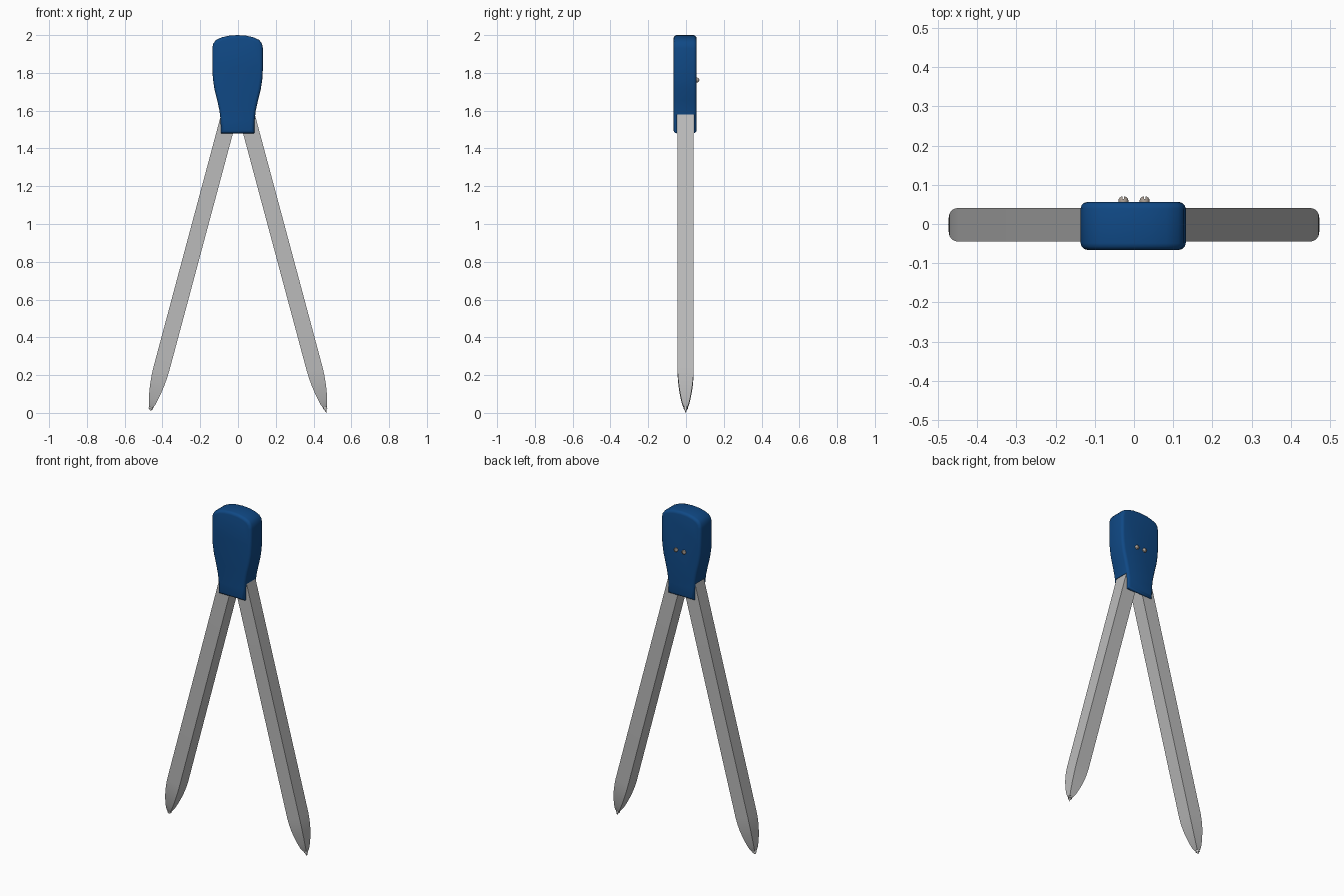
import bpy, bmesh, math
from mathutils import Matrix, Vector

cube = bpy.data.objects.get("Cube")
if cube:
    bpy.data.objects.remove(cube, do_unlink=True)


def material(name, rgb):
    m = bpy.data.materials.new(name)
    m.use_nodes = True
    m.diffuse_color = (*rgb, 1)
    bsdf = m.node_tree.nodes["Principled BSDF"]
    bsdf.inputs["Base Color"].default_value = (*rgb, 1)
    bsdf.inputs["Roughness"].default_value = 0.6
    return m


blue = material("blue plastic", (0.005, 0.066, 0.235))
grey = material("grey metal", (0.5, 0.5, 0.5))
silver = material("light silver", (0.6, 0.6, 0.59))
copper = material("dull screw metal", (0.42, 0.36, 0.31))


def finish(name, bm, mat, smooth=None):
    bmesh.ops.recalc_face_normals(bm, faces=bm.faces)
    mesh = bpy.data.meshes.new(name)
    bm.to_mesh(mesh)
    bm.free()
    mesh.materials.append(mat)
    ob = bpy.data.objects.new(name, mesh)
    bpy.context.collection.objects.link(ob)
    if smooth:
        activate(ob)
        bpy.ops.object.shade_smooth_by_angle(angle=math.radians(smooth))
    return ob


def activate(ob):
    bpy.ops.object.select_all(action="DESELECT")
    ob.select_set(True)
    bpy.context.view_layer.objects.active = ob


def loft(sections, sides, turn=0.0):
    """Stack of regular rings (height, radius), capped at both ends."""
    bm = bmesh.new()
    rings = []
    for z, r in sections:
        rings.append([bm.verts.new((r * math.cos(turn + math.tau * i / sides),
                                    r * math.sin(turn + math.tau * i / sides), z))
                      for i in range(sides)])
    for a, b in zip(rings, rings[1:]):
        for i in range(sides):
            j = (i + 1) % sides
            bm.faces.new((a[i], a[j], b[j], b[i]))
    bm.faces.new(rings[0])
    bm.faces.new(rings[-1])
    return bm


# Head: waisted, arched profile with rounded front and back rims
half = [(0.088, 1.48), (0.09, 1.55), (0.096, 1.6), (0.108, 1.655), (0.123, 1.715),
        (0.131, 1.77), (0.134, 1.83), (0.134, 1.93), (0.129, 1.955), (0.115, 1.974),
        (0.085, 1.988), (0.045, 1.997)]
outline = half + [(0, 2.0)] + [(-x, z) for x, z in reversed(half)]
FRONT, BACK = -0.066, 0.056
bm = bmesh.new()
cap = bm.faces.new([bm.verts.new((x - 0.002, FRONT, z)) for x, z in outline])
moved = bmesh.ops.extrude_face_region(bm, geom=[cap], use_keep_orig=True)["geom"]
bmesh.ops.translate(bm, vec=(0, BACK - FRONT, 0),
                    verts=[v for v in moved if isinstance(v, bmesh.types.BMVert)])
rims = [e for e in bm.edges if abs(e.verts[0].co.y - e.verts[1].co.y) < 1e-5]
bmesh.ops.bevel(bm, geom=rims, offset=0.017, segments=3, profile=0.5, affect="EDGES")
head = finish("hinge_head", bm, blue)

# Slot in the bottom of the head that takes the legs
bm = bmesh.new()
bmesh.ops.create_cube(bm, size=1, matrix=Matrix.Translation((0, -0.003, 1.48))
                      @ Matrix.Diagonal((0.5, 0.09, 0.2, 1)))
cutter = finish("slot_cutter", bm, blue)
cutter.hide_render = True
slot = head.modifiers.new("slot", "BOOLEAN")
slot.object = cutter
slot.operation = "DIFFERENCE"
slot.solver = "EXACT"
activate(head)
bpy.ops.object.modifier_apply(modifier=slot.name)
bpy.data.objects.remove(cutter, do_unlink=True)
activate(head)
bpy.ops.object.shade_smooth_by_angle(angle=math.radians(35))

# Legs: square bars with a curved taper, each with its own point
SPREAD = math.radians(15)
taper = [(0.032, 0.011), (0.05, 0.018), (0.075, 0.024), (0.1, 0.029), (0.13, 0.034),
         (0.16, 0.038), (0.2, 0.0415), (0.24, 0.043), (1.68, 0.043)]
points = {
    "left": ("needle", [(0.0, 0.001), (0.022, 0.007), (0.022, 0.011), (0.04, 0.011)]),
    "right": ("pencil_lead", [(0.014, 0.005), (0.022, 0.008), (0.022, 0.012), (0.04, 0.012)]),
}
for side, sign in (("left", 1), ("right", -1)):
    place = Matrix.Translation((sign * 0.468, -0.002, 0.0)) @ Matrix.Rotation(-sign * SPREAD, 4, "Y")
    square = [(t, w * math.sqrt(2)) for t, w in taper]
    leg = finish(side + "_leg", loft(square, 4, math.pi / 4), grey, 30)
    leg.matrix_world = place
    label, shape = points[side]
    tip = finish(side + "_" + label, loft(shape, 12), silver, 30)
    tip.matrix_world = place

# Screws: small slotted domes on the back of the head
for side, sign in (("left", 1), ("right", -1)):
    bm = bmesh.new()
    for s in (1, -1):
        lobe = bmesh.ops.create_uvsphere(bm, u_segments=16, v_segments=8, radius=0.013)["verts"]
        geom = lobe + list({e for v in lobe for e in v.link_edges}) + list({f for v in lobe for f in v.link_faces})
        cut = bmesh.ops.bisect_plane(bm, geom=geom, plane_co=(s * 0.002, 0, 0),
                                     plane_no=(-s, 0, 0), clear_outer=True)["geom_cut"]
        bmesh.ops.edgeloop_fill(bm, edges=[e for e in cut if isinstance(e, bmesh.types.BMEdge)])
    bmesh.ops.create_cone(bm, cap_ends=True, segments=16, radius1=0.012, radius2=0.012, depth=0.012,
                          matrix=Matrix.Rotation(math.pi / 2, 4, "X"))
    screw = finish(side + "_screw", bm, copper, 40)
    screw.location = Vector((sign * 0.027, BACK + 0.002, 1.762))
